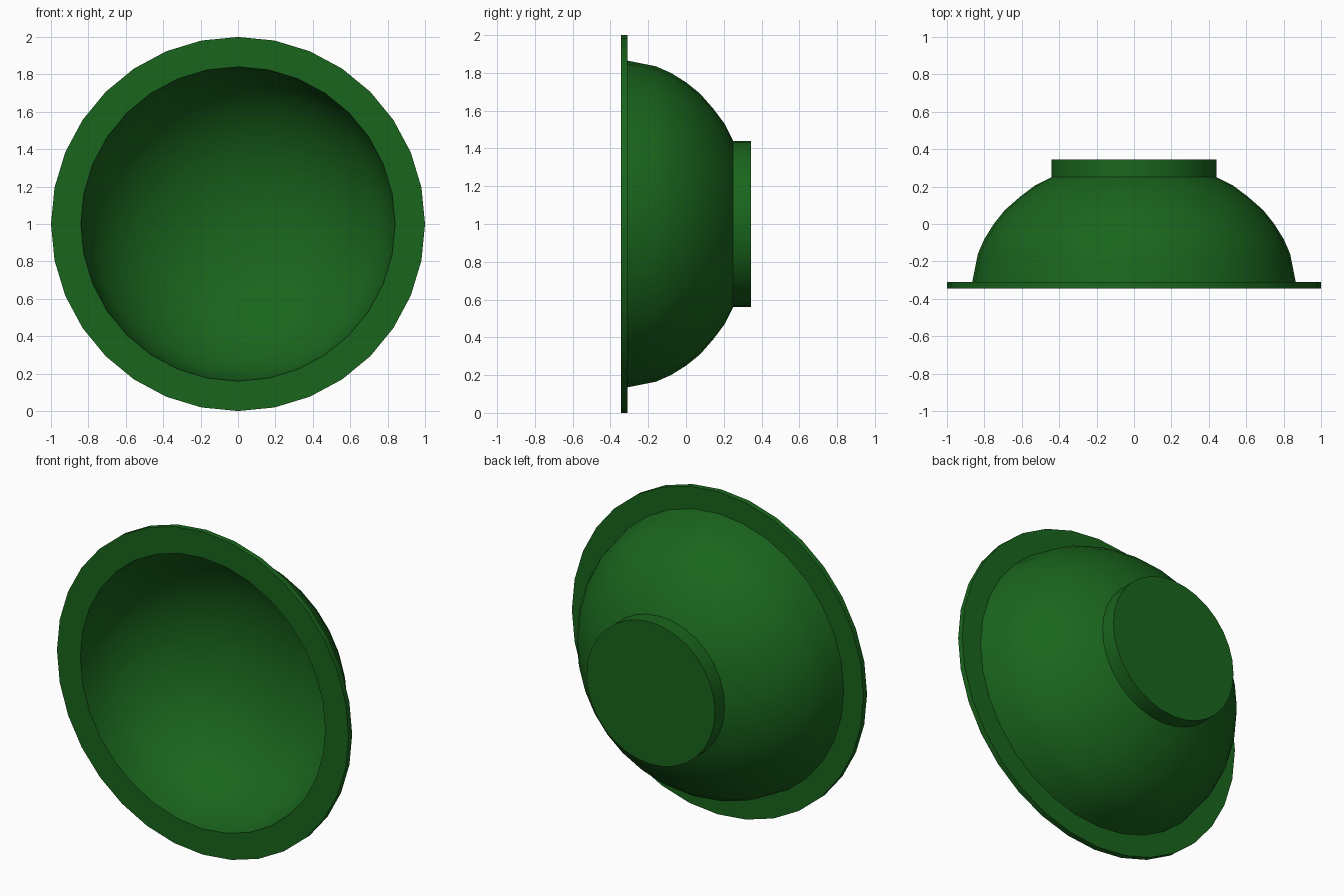
import bpy, math

if "Cube" in bpy.data.objects:
    bpy.data.objects.remove(bpy.data.objects["Cube"])

SIDES = 32

green = bpy.data.materials.new("dark_green")
green.diffuse_color = (0.01, 0.13, 0.012, 1)
green.use_nodes = True
green.node_tree.nodes["Principled BSDF"].inputs["Base Color"].default_value = green.diffuse_color


def lathe(name, profile, closed=False):
    """Spin (radius, y) points around the y axis through z = 1."""
    verts, rings, faces = [], [], []
    for r, y in profile:
        if r == 0:
            rings.append([len(verts)] * SIDES)
            verts.append((0, y, 1))
        else:
            rings.append(list(range(len(verts), len(verts) + SIDES)))
            for i in range(SIDES):
                a = 2 * math.pi * i / SIDES
                verts.append((r * math.cos(a), y, 1 + r * math.sin(a)))
    pairs = list(zip(rings, rings[1:]))
    if closed:
        pairs.append((rings[-1], rings[0]))
    for p, q in pairs:
        for i in range(SIDES):
            j = (i + 1) % SIDES
            f = list(dict.fromkeys((p[i], q[i], q[j], p[j])))
            faces.append(f)
    mesh = bpy.data.meshes.new(name)
    mesh.from_pydata(verts, [], faces)
    mesh.update()
    mesh.materials.append(green)
    ob = bpy.data.objects.new(name, mesh)
    bpy.context.collection.objects.link(ob)
    bpy.ops.object.select_all(action='DESELECT')
    ob.select_set(True)
    bpy.context.view_layer.objects.active = ob
    # consistent outward normals
    bpy.ops.object.mode_set(mode='EDIT')
    bpy.ops.mesh.select_all(action='SELECT')
    bpy.ops.mesh.normals_make_consistent(inside=False)
    bpy.ops.object.mode_set(mode='OBJECT')
    bpy.ops.object.shade_smooth_by_angle(angle=math.radians(35))
    return ob


# bowl: hollow shell, flat flange around the mouth, solid round foot at the back
lathe("bowl_with_rim_and_foot", [
    # inside, from the centre of the floor out to the mouth
    (0, 0.31), (0.15, 0.303), (0.29, 0.275), (0.42, 0.23), (0.54, 0.165),
    (0.64, 0.085), (0.73, -0.015), (0.79, -0.12), (0.825, -0.22), (0.84, -0.345),
    # flange
    (1.0, -0.345), (1.0, -0.31), (0.865, -0.31),
    # outside
    (0.835, -0.16), (0.80, -0.08), (0.75, 0.0), (0.69, 0.075), (0.61, 0.145),
    (0.53, 0.205), (0.44, 0.25),
    # foot
    (0.44, 0.345), (0, 0.345),
])
